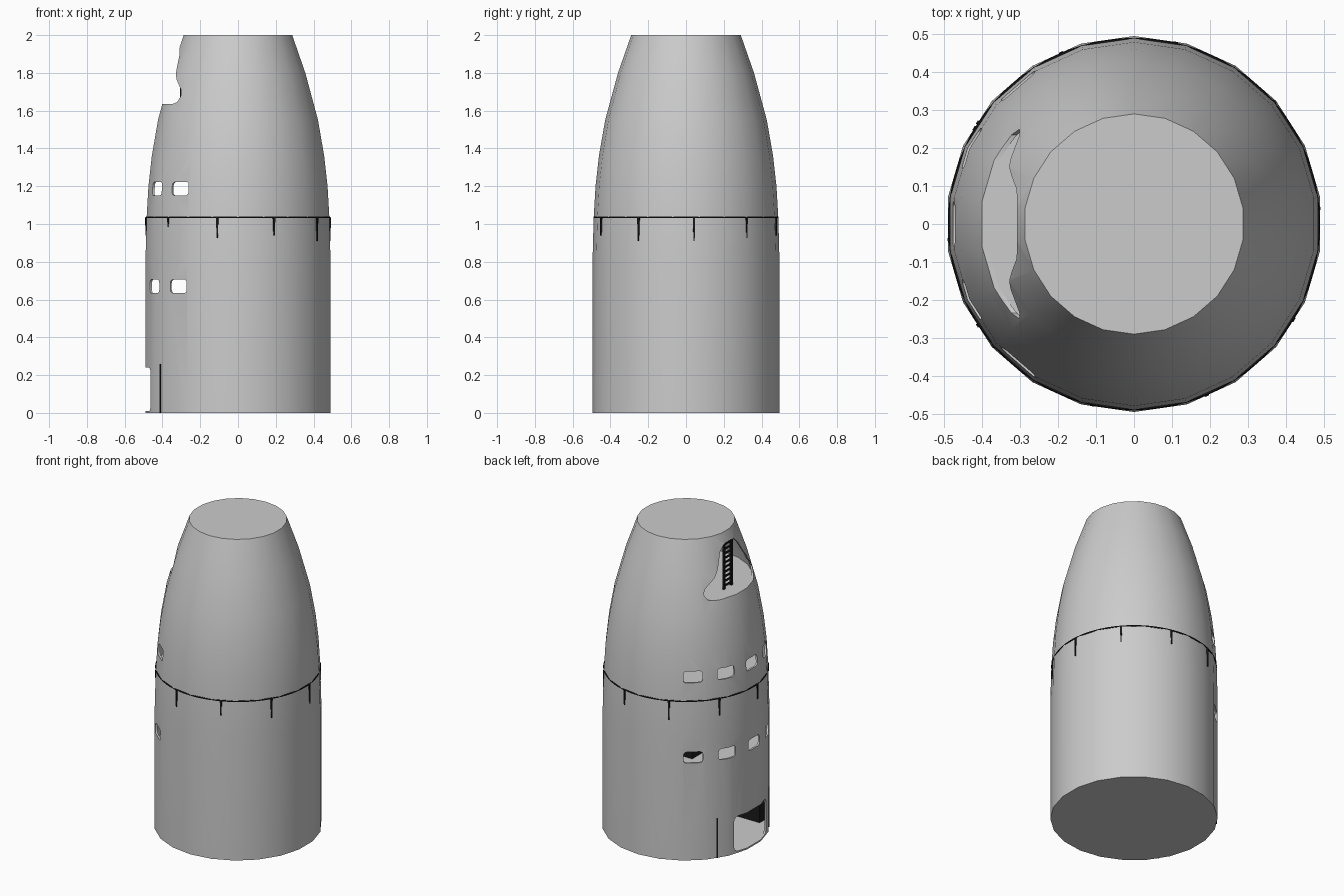
import bpy, bmesh
from math import sin, cos, pi, radians
from mathutils import Vector, Matrix

if "Cube" in bpy.data.objects:
    bpy.data.objects.remove(bpy.data.objects["Cube"])

black = bpy.data.materials.new("black_metal")
black.diffuse_color = (0.01, 0.01, 0.01, 1)
black.use_nodes = True
black.node_tree.nodes["Principled BSDF"].inputs["Base Color"].default_value = black.diffuse_color
SIDES = 22
OUTER = [(.495, 0), (.495, .8), (.489, 1.03), (.479, 1.2), (.461, 1.36),
         (.428, 1.55), (.36, 1.8), (.29, 2)]
THICK = .012


def finish(bm, name, mat=None, smooth=False):
    bmesh.ops.recalc_face_normals(bm, faces=bm.faces[:])
    me = bpy.data.meshes.new(name)
    bm.to_mesh(me)
    bm.free()
    ob = bpy.data.objects.new(name, me)
    bpy.context.collection.objects.link(ob)
    if mat:
        me.materials.append(mat)
    if smooth:
        smooth_shade(ob)
    return ob


def smooth_shade(ob):
    bpy.ops.object.select_all(action='DESELECT')
    ob.select_set(True)
    bpy.context.view_layer.objects.active = ob
    bpy.ops.object.shade_smooth_by_angle(angle=radians(30))


def lathe(bm, profile):
    rings = [[bm.verts.new((r * cos(pi / 2 + 2 * pi * k / SIDES),
                            r * sin(pi / 2 + 2 * pi * k / SIDES), z))
              for k in range(SIDES)] for r, z in profile]
    for a, b in zip(rings, rings[1:]):
        for k in range(SIDES):
            j = (k + 1) % SIDES
            bm.faces.new((a[k], a[j], b[j], b[k]))
    return [bm.faces.new(rings[0][::-1]), bm.faces.new(rings[-1])]


def prism(bm, azimuth, pts, d0, d1):
    """Outline (tangent, z) pushed along the radial direction from d0 to d1."""
    a = radians(azimuth)
    rad, tan = Vector((cos(a), sin(a), 0)), Vector((-sin(a), cos(a), 0))
    lo, hi = [[bm.verts.new(rad * d + tan * u + Vector((0, 0, z)))
               for u, z in pts] for d in (d0, d1)]
    faces = [bm.faces.new(lo[::-1]), bm.faces.new(hi)]
    for k in range(len(pts)):
        j = (k + 1) % len(pts)
        faces.append(bm.faces.new((lo[k], lo[j], hi[j], hi[k])))
    bmesh.ops.recalc_face_normals(bm, faces=faces)


def rounded(w, z0, z1, r):
    pts = []
    for cx, cz, start in ((w / 2 - r, z1 - r, 0), (r - w / 2, z1 - r, 90),
                          (r - w / 2, z0 + r, 180), (w / 2 - r, z0 + r, 270)):
        for s in range(4):
            t = radians(start + 30 * s)
            pts.append((cx + r * cos(t), cz + r * sin(t)))
    return pts


def box(bm, centre, size):
    m = Matrix.Translation(centre) @ Matrix.Diagonal((*size, 1))
    bmesh.ops.create_cube(bm, size=1, matrix=m)


def radius(z):
    for (r0, z0), (r1, z1) in zip(OUTER, OUTER[1:]):
        if z <= z1:
            return r0 + (r1 - r0) * (z - z0) / (z1 - z0)
    return OUTER[-1][0]


# hollow tower shell: outer skin plus inner skin
bm = bmesh.new()
lathe(bm, OUTER)
bmesh.ops.recalc_face_normals(bm, faces=bm.faces[:])
inner = bmesh.new()
lathe(inner, [(radius(z) - THICK, z) for z in (.008, .8, 1.03, 1.2, 1.36, 1.55, 1.8, 1.988)])
cavity = finish(inner, "cavity_cutter")
shell = finish(bm, "tower_shell")

# openings: door, two rows of windows, balcony
bm = bmesh.new()
prism(bm, 180, rounded(.328, .01, .24, .03), .3, .7)
for zc in (.67, 1.187):
    for a in (-50, -25, 0, 25, 50):
        prism(bm, 180 + a, rounded(.115, zc - .036, zc + .036, .018), .4, .6)
half = [(.2, 1.635), (.235, 1.645), (.25, 1.68), (.235, 1.71), (.17, 1.765),
        (.128, 1.83), (.09, 1.9), (.045, 1.938)]
prism(bm, 180, half + [(-u, z) for u, z in half[::-1]], .15, .6)
openings = finish(bm, "opening_cutter")

for cutter in (cavity, openings):
    cutter.hide_render = True
    mod = shell.modifiers.new("cut", 'BOOLEAN')
    mod.operation, mod.solver, mod.object = 'DIFFERENCE', 'EXACT', cutter
    bpy.context.view_layer.objects.active = shell
    bpy.ops.object.modifier_apply(modifier=mod.name)
    bpy.data.objects.remove(cutter)
smooth_shade(shell)

# interior floors
for name, z in (("lower_floor", .53), ("middle_floor", 1.045), ("balcony_floor", 1.634)):
    bm = bmesh.new()
    lathe(bm, [(radius(z) - .008, z - .015), (radius(z) - .008, z)])
    finish(bm, name)

# dark furniture inside
bm = bmesh.new()
box(bm, (-.15, -.3, .065), (.4, .08, .11))
finish(bm, "counter", black)
bm = bmesh.new()
box(bm, (0, 0, .57), (.3, .3, .08))
finish(bm, "table", black)

# thin ring half sunk in the facets
bpy.ops.mesh.primitive_torus_add(major_radius=.4855, minor_radius=.0045,
                                 major_segments=88, minor_segments=6, location=(0, 0, 1.035))
ring = bpy.context.object
ring.name = "band_ring"
ring.data.materials.append(black)

# tapered strips hanging from the ring
bm = bmesh.new()
for k in range(10):
    az = 5 + 36 * k
    low = .985 if k == 6 else (.91, .925, .94)[k % 3]
    prism(bm, az, [(-.006, 1.035), (-.003, low), (.003, low), (.006, 1.035)], .478, .4925)
finish(bm, "hanging_strips", black)

# upright strips beside the door
bm = bmesh.new()
for s in (-1, 1):
    prism(bm, 180 + s * 33, [(-.005, 0), (.005, 0), (.005, .26), (-.005, .26)], .48, .4935)
finish(bm, "door_strips", black)

# balcony ladder
bm = bmesh.new()
for s in (-1, 1):
    box(bm, (-.3, s * .038, 1.79), (.012, .014, .31))
for k in range(10):
    box(bm, (-.3, 0, 1.655 + .03 * k), (.01, .07, .009))
finish(bm, "ladder", black)
